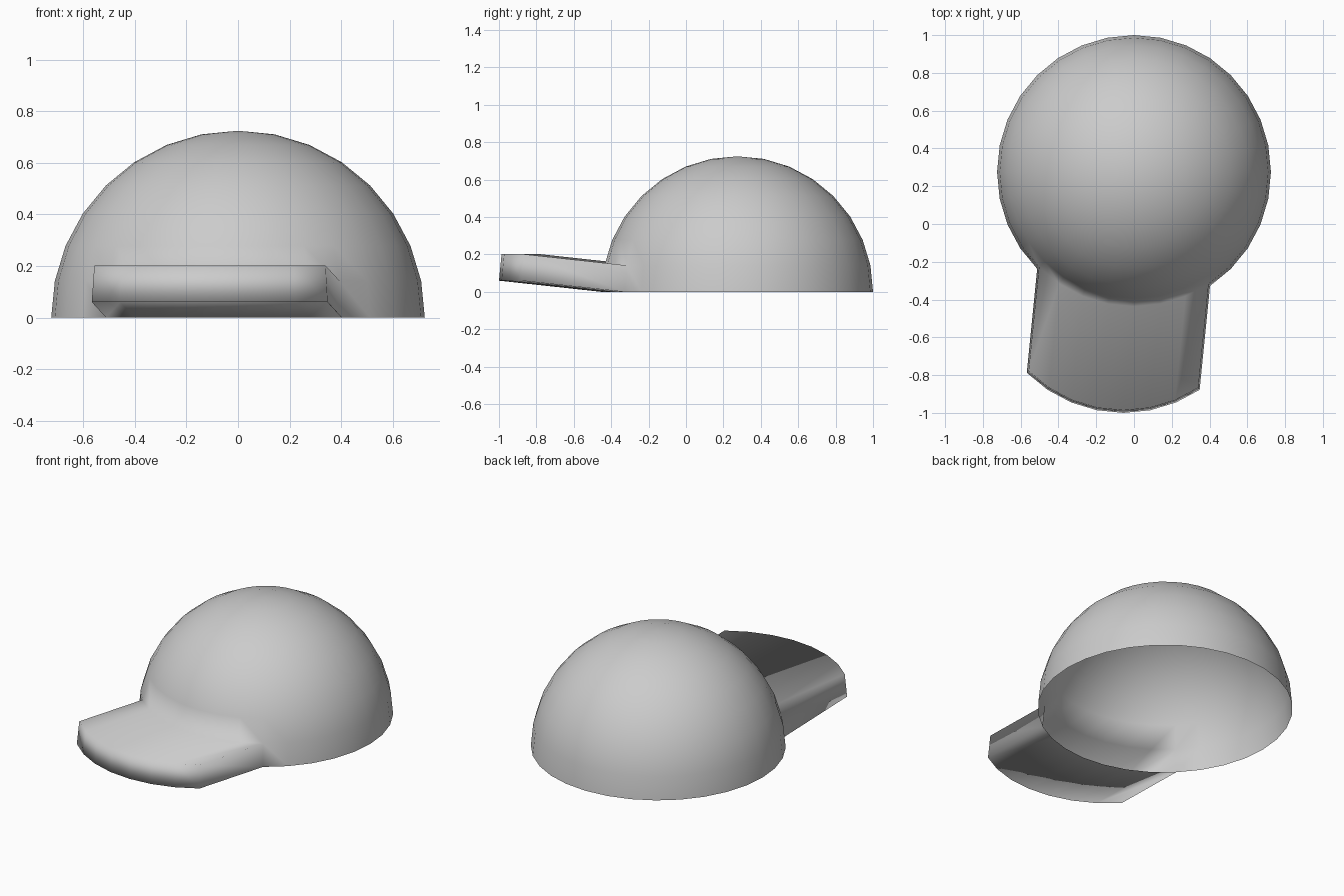
import bpy, bmesh, math
from mathutils import Vector

if "Cube" in bpy.data.objects:
    bpy.data.objects.remove(bpy.data.objects["Cube"])

R = 0.725
CENTRE_Y = 0.275

bm = bmesh.new()

# Crown: open upper half of a 32-sided sphere
bmesh.ops.create_uvsphere(bm, u_segments=32, v_segments=16, radius=R)
lower = [f for f in bm.faces if f.calc_center_median().z < 0]
bmesh.ops.delete(bm, geom=lower, context='FACES')


# Brim: seven front faces of the lowest ring, pulled forward and slightly up
def in_brim(face):
    c = face.calc_center_median()
    angle = math.degrees(math.atan2(c.x, -c.y))
    return c.z < 0.12 and -45 < angle < 33.75


front = [f for f in bm.faces if in_brim(f)]
result = bmesh.ops.extrude_face_region(bm, geom=front)
moved = [g for g in result["geom"] if isinstance(g, bmesh.types.BMVert)]
bmesh.ops.translate(bm, verts=moved, vec=Vector((-0.055, -0.55, 0.06)))

# Leave the brim hollow behind, as part of one continuous shell
leftover = [f for f in front if f.is_valid]
if leftover:
    bmesh.ops.delete(bm, geom=leftover, context='FACES')

bmesh.ops.translate(bm, verts=bm.verts[:], vec=Vector((0, CENTRE_Y, 0)))
bmesh.ops.recalc_face_normals(bm, faces=bm.faces[:])
for f in bm.faces:
    f.smooth = True

mesh = bpy.data.meshes.new("cap")
bm.to_mesh(mesh)
bm.free()
cap = bpy.data.objects.new("cap", mesh)
bpy.context.collection.objects.link(cap)
